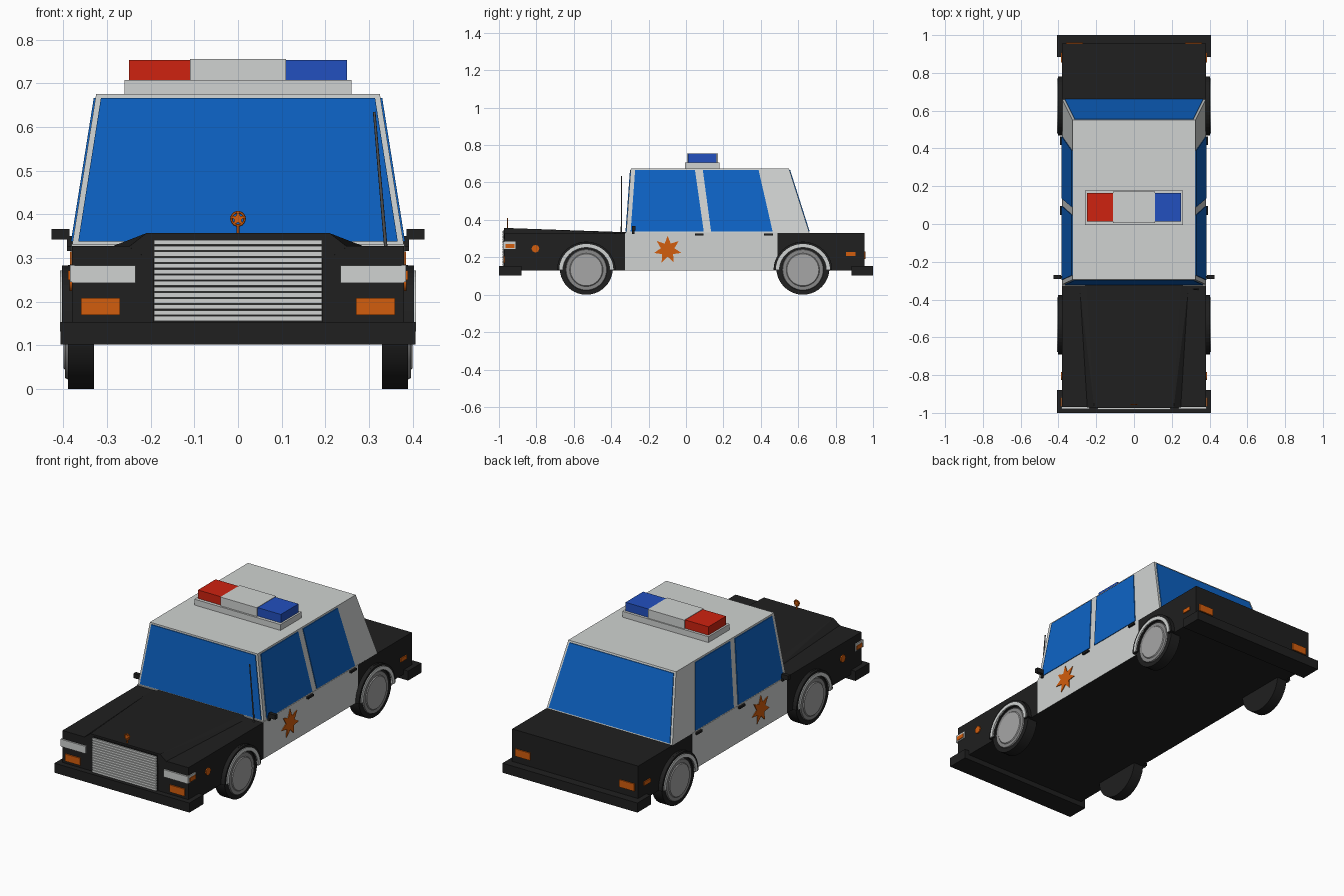
import bpy, bmesh, math
from mathutils import Vector, Matrix

if "Cube" in bpy.data.objects:
    bpy.data.objects.remove(bpy.data.objects["Cube"])


def mat(name, r, g, b):
    m = bpy.data.materials.new(name)
    m.diffuse_color = (r, g, b, 1)
    m.use_nodes = True
    m.node_tree.nodes["Principled BSDF"].inputs["Base Color"].default_value = m.diffuse_color
    return m


BLACK = mat("black paint", 0.014, 0.014, 0.014)
WHITE = mat("white paint", 0.63, 0.65, 0.64)
GLASS = mat("blue glass", 0.004, 0.125, 0.56)
RED = mat("red lamp", 0.62, 0.016, 0.005)
BLUE = mat("blue lamp", 0.016, 0.08, 0.52)
ORANGE = mat("orange", 0.65, 0.11, 0.004)
GREY = mat("hub grey", 0.25, 0.25, 0.25)
LIGHT = mat("hub light grey", 0.38, 0.38, 0.38)
DARK = mat("antenna grey", 0.08, 0.08, 0.08)


def finish(name, bm, m):
    bmesh.ops.recalc_face_normals(bm, faces=bm.faces)
    me = bpy.data.meshes.new(name)
    bm.to_mesh(me)
    bm.free()
    me.materials.append(m)
    ob = bpy.data.objects.new(name, me)
    bpy.context.collection.objects.link(ob)
    return ob


def hull(name, pts, m):
    """Convex solid around the points."""
    bm = bmesh.new()
    vs = [bm.verts.new(p) for p in pts]
    bmesh.ops.convex_hull(bm, input=vs)
    bmesh.ops.dissolve_limit(bm, angle_limit=0.01, verts=bm.verts, edges=bm.edges)
    return finish(name, bm, m)


def box(name, x0, x1, y0, y1, z0, z1, m):
    return hull(name, [(x, y, z) for x in (x0, x1) for y in (y0, y1) for z in (z0, z1)], m)


def prism(name, pts, vec, m):
    """Flat outline extruded along a vector."""
    bm = bmesh.new()
    f = bm.faces.new([bm.verts.new(p) for p in pts])
    ext = bmesh.ops.extrude_face_region(bm, geom=[f], use_keep_orig=True)
    vs = [v for v in ext["geom"] if isinstance(v, bmesh.types.BMVert)]
    bmesh.ops.translate(bm, vec=vec, verts=vs)
    return finish(name, bm, m)


def rod(name, a, b, r1, r2, m, seg=40):
    """Cylinder or cone between two points."""
    a, b = Vector(a), Vector(b)
    d = b - a
    bm = bmesh.new()
    M = Matrix.Translation((a + b) / 2) @ d.to_track_quat('Z', 'Y').to_matrix().to_4x4()
    bmesh.ops.create_cone(bm, cap_ends=True, segments=seg, radius1=r1, radius2=r2,
                          depth=d.length, matrix=M)
    ob = finish(name, bm, m)
    for f in ob.data.polygons:
        f.use_smooth = len(f.vertices) == 4
    for e in ob.data.edges:
        fs = [f for f in ob.data.polygons if len(f.vertices) > 4 and e.key in f.edge_keys]
        e.use_edge_sharp = bool(fs)
    return ob


def star(n, r, ri):
    return [((r, ri)[i % 2] * math.sin(math.pi * i / n),
             (r, ri)[i % 2] * math.cos(math.pi * i / n)) for i in range(2 * n)]


# Lower body: black nose and tail, white middle with dark underside
box("front_body", -0.38, 0.38, -0.97, -0.32, 0.13, 0.328, BLACK)
box("rear_body", -0.38, 0.38, 0.49, 0.955, 0.13, 0.331, BLACK)
mid = box("door_body", -0.381, 0.381, -0.325, 0.49, 0.13, 0.332, WHITE)
mid.data.materials.append(BLACK)
for f in mid.data.polygons:
    f.material_index = int(f.normal.z < -0.5)

# Raised hood wedge
hull("hood", [(s * x, y, z) for s in (-1, 1) for x, y, z in
              ((0.21, -0.972, 0.357), (0.25, -0.972, 0.326), (0.21, -0.972, 0.3),
               (0.25, -0.32, 0.334), (0.29, -0.32, 0.326), (0.25, -0.32, 0.3))], BLACK)

# Cabin
Z0, Z1 = 0.33, 0.676


def side_x(z):
    return 0.38 - 0.055 * (z - Z0) / (Z1 - Z0)


def front_y(z):
    return -0.32 + 0.025 * (z - Z0) / (Z1 - Z0)


def back_y(z):
    return 0.66 - 0.11 * (z - Z0) / (Z1 - Z0)


hull("cabin", [(s * side_x(z), y(z), z) for s in (-1, 1) for y in (front_y, back_y)
               for z in (Z0, Z1)], WHITE)

# Glass plates
B, T = 0.338, 0.667
for name, fy, d in (("windshield", front_y, -0.004), ("rear_window", back_y, 0.004)):
    prism(name, [(-0.366, fy(B), B), (0.366, fy(B), B), (0.314, fy(T), T), (-0.314, fy(T), T)],
          (0, d, 0), GLASS)
for s in (-1, 1):
    for name, ys in (("front_side_window", (-0.296, 0.095, 0.048, -0.272)),
                     ("rear_side_window", (0.134, 0.463, 0.388, 0.09))):
        prism(name, [(s * side_x(z), y, z) for y, z in zip(ys, (B, B, T, T))],
              (s * 0.004, 0, 0), GLASS)

# Roof light bar
box("light_bar_base", -0.26, 0.26, -0.005, 0.178, 0.67, 0.708, WHITE)
box("light_bar_centre", -0.11, 0.11, 0.005, 0.172, 0.7, 0.756, WHITE)
box("red_light", -0.25, -0.11, 0.012, 0.164, 0.7, 0.754, RED)
box("blue_light", 0.11, 0.25, 0.012, 0.164, 0.7, 0.754, BLUE)

# Bumpers
box("front_bumper", -0.407, 0.407, -1.0, -0.88, 0.102, 0.154, BLACK)
box("rear_bumper", -0.407, 0.407, 0.885, 1.0, 0.102, 0.154, BLACK)

# Grille: dark backing with pale slats
box("grille_back", -0.195, 0.195, -0.975, -0.96, 0.153, 0.347, BLACK)
N = 14
for i in range(N):
    z = 0.156 + i * 0.188 / N
    box("grille_slat", -0.193, 0.193, -0.982, -0.97, z, z + 0.0108, WHITE)

# Hood ornament: ringed star on a stem
rod("ornament_stem", (0, -0.955, 0.35), (0, -0.955, 0.376), 0.003, 0.003, ORANGE, 8)
prism("ornament_star", [(x, -0.957, 0.39 + z) for x, z in star(5, 0.019, 0.008)],
      (0, 0.005, 0), ORANGE)
bpy.ops.mesh.primitive_torus_add(major_segments=20, minor_segments=6, major_radius=0.015,
                                 minor_radius=0.003, location=(0, -0.955, 0.39),
                                 rotation=(math.pi / 2, 0, 0))
ring = bpy.context.object
ring.name = "ornament_ring"
ring.data.materials.append(ORANGE)

# Antenna
rod("antenna", (0.339, -0.345, 0.32), (0.312, -0.345, 0.635), 0.004, 0.003, DARK, 8)


def arch(name, s, yc, r0, r1, x0, x1, m):
    """Half ring above a wheel."""
    n = 20
    arc = [(r1, math.pi * i / n) for i in range(n + 1)]
    arc += [(r0, math.pi * i / n) for i in range(n, -1, -1)]
    prism(name, [(s * x0, yc + r * math.cos(a), 0.132 + 0.96 * r * math.sin(a)) for r, a in arc],
          (s * (x1 - x0), 0, 0), m)


for s in (-1, 1):
    def sbox(name, x0, x1, *rest):
        box(name, s * x0, s * x1, *rest)

    # Wheels and arches
    for end, yc in (("front", -0.533), ("rear", 0.625)):
        rod(end + "_tyre", (s * 0.33, yc, 0.142), (s * 0.39, yc, 0.142), 0.142, 0.142, BLACK)
        rod(end + "_hub", (s * 0.385, yc, 0.133), (s * 0.396, yc, 0.133), 0.113, 0.108, GREY)
        rod(end + "_hub_cap", (s * 0.395, yc, 0.133), (s * 0.400, yc, 0.133), 0.09, 0.085, LIGHT)
        arch(end + "_wheel_flare", s, yc, 0.125, 0.157, 0.37, 0.403, BLACK)
        arch(end + "_arch_trim", s, yc, 0.125, 0.145, 0.40, 0.408, WHITE)

    # Lamps
    sbox("headlight", 0.235, 0.38, -0.979, -0.965, 0.243, 0.283, WHITE)
    sbox("headlight_side", 0.375, 0.385, -0.979, -0.912, 0.245, 0.284, WHITE)
    sbox("side_indicator", 0.38, 0.389, -0.966, -0.918, 0.25, 0.272, ORANGE)
    sbox("front_indicator", 0.27, 0.36, -0.977, -0.965, 0.169, 0.208, ORANGE)
    sbox("tail_light", 0.27, 0.36, 0.95, 0.961, 0.19, 0.23, ORANGE)
    sbox("rear_side_marker", 0.375, 0.386, 0.855, 0.907, 0.207, 0.228, ORANGE)
    rod("fender_marker", (s * 0.375, -0.805, 0.246), (s * 0.386, -0.805, 0.246),
        0.021, 0.021, ORANGE, 8)

    # Door badge and handles
    prism("door_star", [(s * 0.381, -0.098 + y, 0.24 + z) for y, z in star(7, 0.075, 0.037)],
          (s * 0.004, 0, 0), ORANGE)
    for y in (0.047, 0.417):
        sbox("door_handle", 0.375, 0.392, y, y + 0.047, 0.316, 0.327, BLACK)

    # Wing mirror
    sbox("mirror_arm", 0.37, 0.392, -0.288, -0.276, 0.325, 0.35, BLACK)
    sbox("mirror", 0.386, 0.427, -0.29, -0.27, 0.342, 0.367, BLACK)
